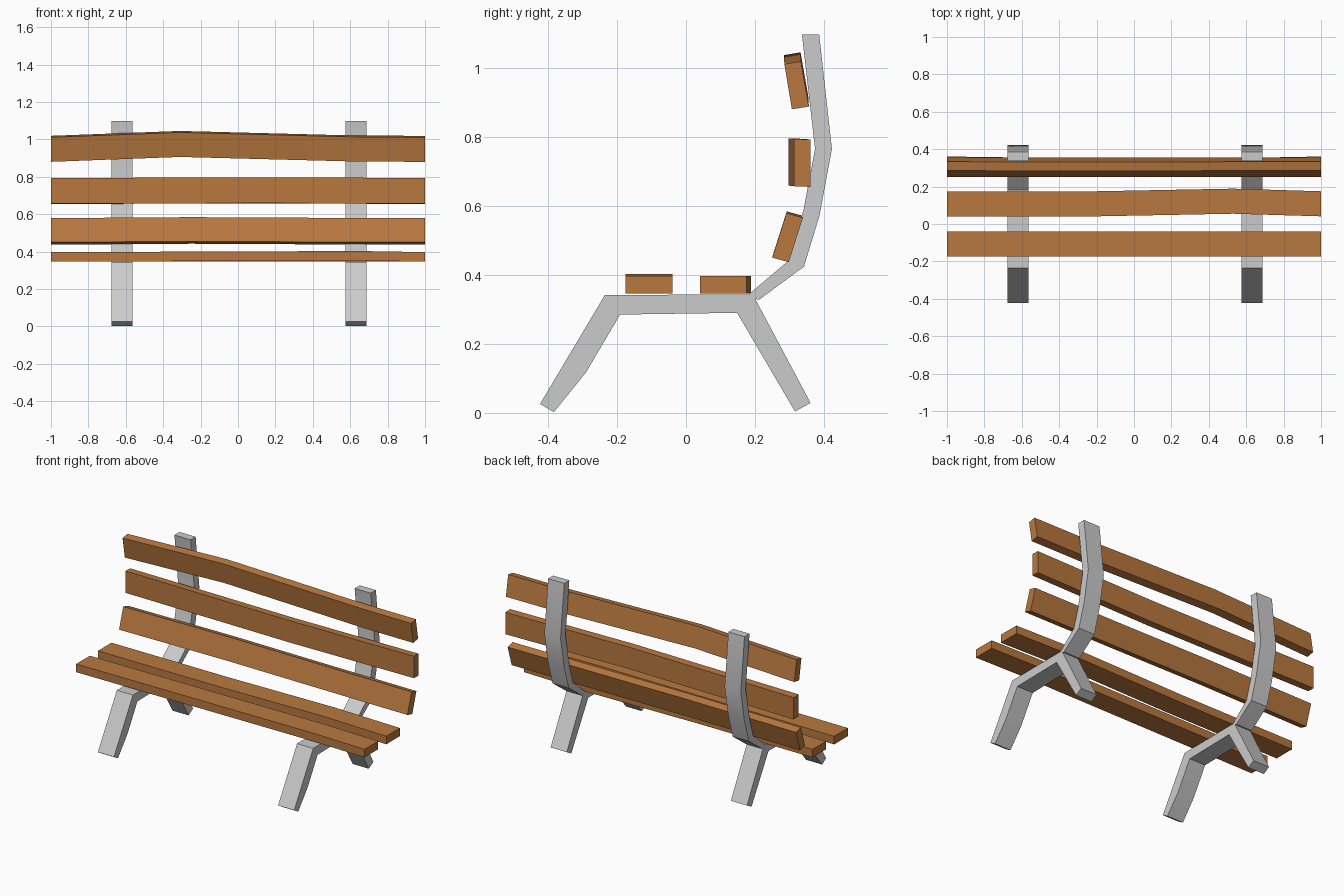
import bpy, bmesh, math

if "Cube" in bpy.data.objects:
    bpy.data.objects.remove(bpy.data.objects["Cube"])

wood = bpy.data.materials.new("wood")
wood.diffuse_color = (0.48, 0.19, 0.05, 1)
wood.use_nodes = True
wood.node_tree.nodes["Principled BSDF"].inputs["Base Color"].default_value = wood.diffuse_color


def loft(name, profile, stations, mat=None):
    """Sweep a (y, z) profile along x; stations are (x, y offset, z offset)."""
    bm = bmesh.new()
    rings = [[bm.verts.new((x, y + dy, z + dz)) for y, z in profile]
             for x, dy, dz in stations]
    n = len(profile)
    for a, b in zip(rings, rings[1:]):
        for i in range(n):
            j = (i + 1) % n
            bm.faces.new((a[i], a[j], b[j], b[i]))
    bm.faces.new(rings[0])
    bm.faces.new(rings[-1])
    bmesh.ops.recalc_face_normals(bm, faces=bm.faces)
    me = bpy.data.meshes.new(name)
    bm.to_mesh(me)
    bm.free()
    ob = bpy.data.objects.new(name, me)
    bpy.context.collection.objects.link(ob)
    if mat:
        me.materials.append(mat)
    # soften only the gentle bends
    bpy.ops.object.select_all(action='DESELECT')
    ob.select_set(True)
    bpy.context.view_layer.objects.active = ob
    bpy.ops.object.shade_smooth_by_angle(angle=math.radians(30))
    return ob


# Side outlines of the metal supports
legs = [(-0.423, 0.026), (-0.383, 0.002), (-0.29, 0.117), (-0.191, 0.285),
        (0.148, 0.290), (0.316, 0.004), (0.361, 0.029), (0.194, 0.343),
        (-0.235, 0.342)]
upright = [(0.174, 0.337), (0.212, 0.328), (0.342, 0.424), (0.387, 0.572),
           (0.423, 0.765), (0.386, 1.097), (0.336, 1.097), (0.374, 0.765),
           (0.341, 0.59), (0.293, 0.438)]

for side, cx in (("left", -0.62), ("right", 0.63)):
    ends = [(cx - 0.056, 0, 0), (cx + 0.056, 0, 0)]
    loft(side + "_legs", legs, ends)
    loft(side + "_back_support", upright, ends)

# Wooden slats: end profile and the slightly warped inner stations
slats = {
    "front_seat_slat": ([(-0.175, 0.346), (-0.039, 0.346), (-0.039, 0.397), (-0.175, 0.397)],
                        [(0.1, 0, 0.004), (0.65, 0, 0.006)]),
    "rear_seat_slat": ([(0.041, 0.346), (0.175, 0.346), (0.175, 0.397), (0.041, 0.397)],
                       [(-0.2, 0, 0), (0.53, 0.014, 0)]),
    "lower_back_slat": ([(0.25, 0.45), (0.298, 0.437), (0.339, 0.566), (0.291, 0.579)],
                        [(-0.25, 0.001, 0.005), (0.35, 0, 0.002)]),
    "middle_back_slat": ([(0.313, 0.657), (0.361, 0.655), (0.361, 0.792), (0.313, 0.794)],
                         [(0.15, -0.016, 0.002)]),
    "upper_back_slat": ([(0.307, 0.88), (0.356, 0.888), (0.333, 1.019), (0.285, 1.011)],
                        [(-0.31, -0.001, 0.026), (0.65, 0, 0.001)]),
}
for name, (profile, bends) in slats.items():
    loft(name, profile, [(-1, 0, 0)] + bends + [(1, 0, 0)], wood)
